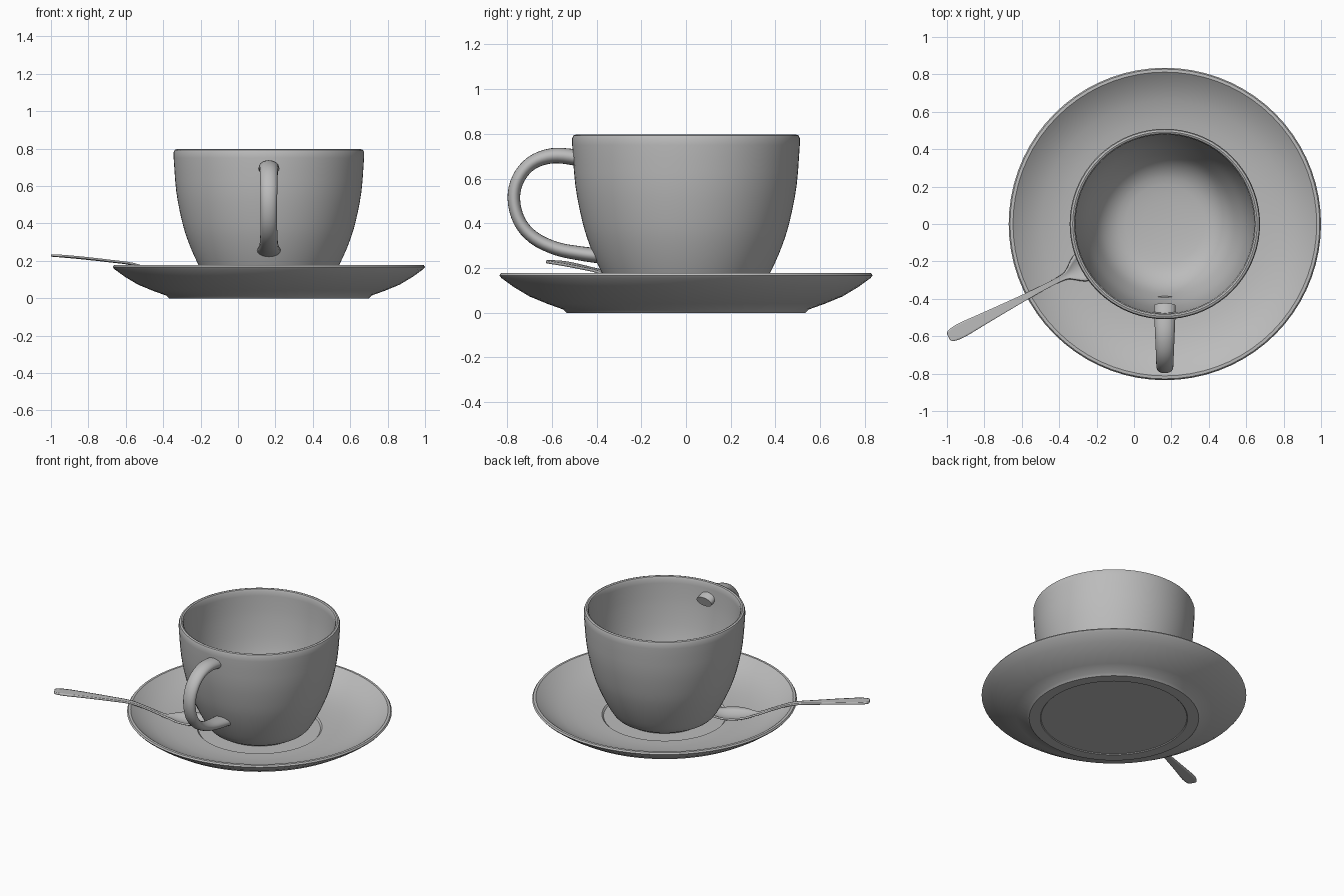
import bpy, bmesh, math
from mathutils import Vector

if "Cube" in bpy.data.objects:
    bpy.data.objects.remove(bpy.data.objects["Cube"])

CX = 0.165  # axis of cup and saucer
grey = bpy.data.materials.new("grey ceramic")
grey.diffuse_color = (0.5, 0.5, 0.5, 1)
grey.use_nodes = True
grey.node_tree.nodes["Principled BSDF"].inputs["Base Color"].default_value = grey.diffuse_color


def finish(name, bm, angle=40):
    bmesh.ops.recalc_face_normals(bm, faces=bm.faces)
    me = bpy.data.meshes.new(name)
    bm.to_mesh(me)
    bm.free()
    ob = bpy.data.objects.new(name, me)
    bpy.context.collection.objects.link(ob)
    me.materials.append(grey)
    bpy.ops.object.select_all(action='DESELECT')
    ob.select_set(True)
    bpy.context.view_layer.objects.active = ob
    bpy.ops.object.shade_smooth_by_angle(angle=math.radians(angle))
    return ob


def lathe(name, profile, steps=72):
    bm = bmesh.new()
    vs = [bm.verts.new((CX + r, 0, z)) for r, z in profile]
    es = [bm.edges.new(p) for p in zip(vs, vs[1:])]
    bmesh.ops.spin(bm, geom=vs + es, cent=(CX, 0, 0), axis=(0, 0, 1),
                   angle=math.tau, steps=steps, use_merge=True)
    bmesh.ops.remove_doubles(bm, verts=bm.verts, dist=1e-4)
    return finish(name, bm)


def spline(points, n):
    """Catmull-Rom samples through a list of tuples."""
    p = [Vector(q) for q in points]
    p = [2 * p[0] - p[1]] + p + [2 * p[-1] - p[-2]]
    out = []
    for i in range(1, len(p) - 2):
        a, b, c, d = p[i - 1:i + 3]
        for k in range(n):
            t = k / n
            out.append(0.5 * (2 * b + (c - a) * t + (2 * a - 5 * b + 4 * c - d) * t * t
                              + (3 * b - a - 3 * c + d) * t ** 3))
    return out + [p[-2]]


# Saucer: foot, flared underside, rolled rim, dished top and central well
lathe("saucer", [(0, 0.005), (0.46, 0.005), (0.465, 0), (0.535, 0), (0.55, 0.015),
                 (0.62, 0.04), (0.70, 0.073), (0.77, 0.115), (0.825, 0.155),
                 (0.835, 0.167), (0.828, 0.177), (0.812, 0.178), (0.795, 0.165),
                 (0.74, 0.128), (0.66, 0.093), (0.56, 0.07), (0.46, 0.06),
                 (0.395, 0.058), (0.385, 0.048), (0, 0.048)])

# Cup: outer wall, rounded lip and inner bowl
outer = spline([(0.28, 0.058), (0.325, 0.09), (0.382, 0.19), (0.43, 0.30),
                (0.464, 0.41), (0.495, 0.57), (0.509, 0.75)], 3)
inner = spline([(0.477, 0.75), (0.466, 0.60), (0.437, 0.42), (0.39, 0.28),
                (0.335, 0.18), (0.25, 0.12), (0.12, 0.10)], 3)
lathe("cup", [(0, 0.05), (0.27, 0.05)] + [tuple(v) for v in outer]
      + [(0.509, 0.78), (0.504, 0.793), (0.493, 0.797), (0.484, 0.793), (0.478, 0.78)]
      + [tuple(v) for v in inner] + [(0, 0.097)])

# Handle: oval section swept along a loop; (y, z, half width, half thickness)
path = spline([(-0.435, 0.675, 0.058, 0.036), (-0.50, 0.695, 0.056, 0.036),
               (-0.60, 0.702, 0.052, 0.034), (-0.69, 0.67, 0.048, 0.031),
               (-0.75, 0.60, 0.046, 0.029), (-0.77, 0.51, 0.044, 0.028),
               (-0.745, 0.41, 0.044, 0.028), (-0.68, 0.335, 0.046, 0.029),
               (-0.58, 0.287, 0.050, 0.030), (-0.47, 0.265, 0.058, 0.032),
               (-0.39, 0.255, 0.064, 0.034)], 4)
bm = bmesh.new()
rings = []
for i, q in enumerate(path):
    a, b = path[max(i - 1, 0)], path[min(i + 1, len(path) - 1)]
    ty, tz = Vector((b[0] - a[0], b[1] - a[1])).normalized()
    ring = []
    for k in range(20):
        t = math.tau * k / 20
        u, v = q[2] * math.cos(t), q[3] * math.sin(t)
        ring.append(bm.verts.new((CX + u, q[0] - tz * v, q[1] + ty * v)))
    rings.append(ring)
for r, s in zip(rings, rings[1:]):
    for k in range(20):
        bm.faces.new((r[k], r[k - 1], s[k - 1], s[k]))
bm.faces.new(rings[0])
bm.faces.new(rings[-1])
finish("cup_handle", bm)

# Spoon: lofted strip; (distance along, height, half width, bowl depth)
stations = spline([(-0.695, 0.229, 0.018, 0), (-0.68, 0.228, 0.032, 0),
                   (-0.62, 0.224, 0.040, 0), (-0.50, 0.214, 0.033, 0),
                   (-0.35, 0.199, 0.024, 0), (-0.21, 0.182, 0.017, 0),
                   (-0.10, 0.145, 0.014, 0), (0.0, 0.105, 0.017, 0.002),
                   (0.04, 0.099, 0.034, 0.010), (0.09, 0.096, 0.070, 0.022),
                   (0.16, 0.093, 0.092, 0.030), (0.23, 0.090, 0.085, 0.027),
                   (0.29, 0.088, 0.055, 0.012), (0.315, 0.087, 0.015, 0.002)], 3)
along, side = Vector((0.887, 0.462, 0)), Vector((-0.462, 0.887, 0))
neck = Vector((-0.375, -0.283, 0))
bm = bmesh.new()
rows = []
for s, z, w, d in stations:
    row = []
    for k in range(9):
        t = k / 4 - 1
        p = neck + along * s + side * (w * t)
        row.append(bm.verts.new((p.x, p.y, z - d * (1 - t * t))))
    rows.append(row)
for r, s in zip(rows, rows[1:]):
    for k in range(8):
        bm.faces.new((r[k], s[k], s[k + 1], r[k + 1]))
spoon = finish("spoon", bm, 50)
mod = spoon.modifiers.new("thickness", 'SOLIDIFY')
mod.thickness = 0.012
mod.offset = 0
